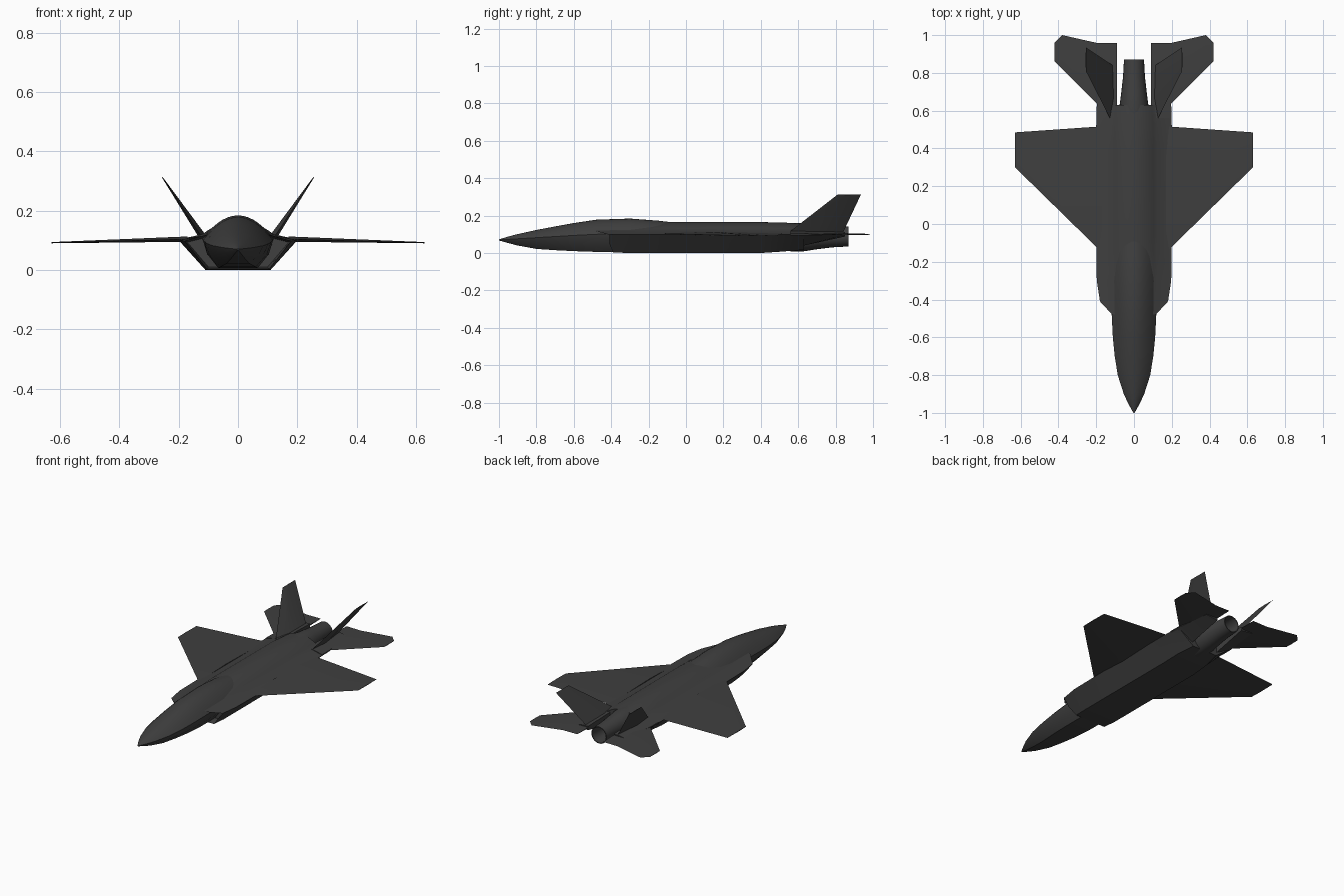
import bpy, math
from mathutils import Vector

if "Cube" in bpy.data.objects:
    bpy.data.objects.remove(bpy.data.objects["Cube"], do_unlink=True)

# Single dark grey paint
paint = bpy.data.materials.new("dark grey paint")
paint.use_nodes = True
GREY = (0.05, 0.05, 0.05, 1)
paint.diffuse_color = GREY
paint.node_tree.nodes["Principled BSDF"].inputs["Base Color"].default_value = GREY


def loft(name, rings, mirror=False, caps=(True, True), angle=25):
    """Skin a list of equal-length closed rings."""
    n = len(rings[0])
    verts = [v for ring in rings for v in ring]
    faces = [(a * n + i, a * n + (i + 1) % n, (a + 1) * n + (i + 1) % n, (a + 1) * n + i)
             for a in range(len(rings) - 1) for i in range(n)]
    if caps[0]:
        faces.append(tuple(reversed(range(n))))
    if caps[1]:
        faces.append(tuple(range(len(verts) - n, len(verts))))
    mesh = bpy.data.meshes.new(name)
    mesh.from_pydata(verts, [], faces)
    mesh.materials.append(paint)
    obj = bpy.data.objects.new(name, mesh)
    bpy.context.collection.objects.link(obj)
    bpy.ops.object.select_all(action='DESELECT')
    obj.select_set(True)
    bpy.context.view_layer.objects.active = obj
    bpy.ops.object.mode_set(mode='EDIT')
    bpy.ops.mesh.select_all(action='SELECT')
    bpy.ops.mesh.normals_make_consistent(inside=False)
    bpy.ops.object.mode_set(mode='OBJECT')
    bpy.ops.object.shade_smooth_by_angle(angle=math.radians(angle))
    if mirror:
        obj.modifiers.new("mirror", 'MIRROR')
    return obj


def hull_ring(y, w, zc, zt, zb, bw, sw, zs, bulge=0.0, steps=7):
    """Flat belly, chine at the side, shoulder, then a rounded spine."""
    half = [(bw, zb), ((bw + w) / 2 + bulge * w, (zb + zc) / 2), (w, zc)]
    for i in range(steps):
        t = 1 - i / steps
        half.append((sw * t, zs + (zt - zs) * (1 - t * t)))
    left = [(-x, y, z) for x, z in reversed(half)]
    return [(x, y, z) for x, z in half] + [(0, y, zt)] + left


def panel(name, sections, normal, mirror=True):
    """Thin flying surface; each section is leading edge, trailing edge, thickness."""
    n = Vector(normal).normalized()
    rings = []
    for lead, trail, thick in sections:
        a, b = Vector(lead), Vector(trail)
        mid = a.lerp(b, 0.4)
        rings.append([a, mid + n * thick / 2, b, mid - n * thick / 2])
    return loft(name, rings, mirror, angle=20)


# Forward fuselage with canopy: y, half width, chine z, top z, belly z, belly half width
nose_rows = [
    (-1.0, 0.003, 0.07, 0.073, 0.067, 0.001),
    (-0.95, 0.031, 0.073, 0.088, 0.053, 0.012),
    (-0.9, 0.054, 0.076, 0.101, 0.04, 0.022),
    (-0.8, 0.086, 0.082, 0.123, 0.022, 0.038),
    (-0.7, 0.102, 0.088, 0.142, 0.015, 0.05),
    (-0.6, 0.112, 0.094, 0.16, 0.01, 0.06),
    (-0.48, 0.118, 0.1, 0.178, 0.006, 0.066),
    (-0.3, 0.12, 0.105, 0.184, 0.006, 0.066),
    (-0.15, 0.112, 0.11, 0.173, 0.02, 0.06),
    (0.0, 0.09, 0.11, 0.155, 0.03, 0.05),
]
loft("forward_fuselage", [hull_ring(y, w, zc, zt, zb, bw, w, zc, bulge=0.1)
                          for y, w, zc, zt, zb, bw in nose_rows], angle=35)

# Main body: y, half width, chine z, top z, belly z, belly half width, shoulder
body_rows = [
    (-0.41, 0.18, 0.098, 0.135, 0.003, 0.105, 0.115, 0.116),
    (-0.3, 0.197, 0.1, 0.145, 0, 0.11, 0.12, 0.117),
    (-0.1, 0.2, 0.1, 0.166, 0, 0.11, 0.12, 0.121),
    (0.4, 0.2, 0.1, 0.165, 0, 0.11, 0.12, 0.12),
    (0.52, 0.2, 0.1, 0.163, 0.008, 0.105, 0.12, 0.12),
    (0.63, 0.197, 0.1, 0.156, 0.017, 0.085, 0.11, 0.118),
]
body = [hull_ring(*row) for row in body_rows]


def sweep_lip(point):
    """Rake the intake lip: forward at the inner top, back at the belly."""
    x, y, z = point
    if z < 0.01:
        return (x, y + 0.02, z)
    inner = min(max((0.18 - abs(x)) / 0.065, 0), 1) if z > 0.09 else 0
    return (x, y - 0.07 * inner, z)


duct = [(x * 0.95, -0.33, 0.06 + (z - 0.06) * 0.88) for x, y, z in body[0]]
body[0] = [sweep_lip(p) for p in body[0]]
loft("main_body", [duct] + body, angle=25)


# Exhaust nozzle with a hollow end
def circle(y, r, z, sides=24):
    return [(r * math.cos(a), y, z + r * math.sin(a))
            for a in (2 * math.pi * i / sides for i in range(sides))]


loft("exhaust_nozzle", [circle(0.56, 0.075, 0.083), circle(0.63, 0.076, 0.085),
                        circle(0.7, 0.067, 0.087), circle(0.78, 0.058, 0.088),
                        circle(0.87, 0.053, 0.088), circle(0.87, 0.048, 0.088),
                        circle(0.75, 0.044, 0.088)], angle=35)


# Tail booms carrying the fins and tailplanes
def boom_ring(y, outer, low, top):
    return [(0.09, y, low), (outer, y, 0.097), (outer, y, 0.104),
            (0.125, y, top), (0.09, y, top)]


loft("tail_boom", [boom_ring(0.56, 0.198, 0.03, 0.119), boom_ring(0.63, 0.197, 0.04, 0.118),
                   boom_ring(0.85, 0.17, 0.088, 0.112)], mirror=True)

# Wings
panel("wing", [((0.17, -0.15, 0.104), (0.17, 0.517, 0.104), 0.018),
               ((0.63, 0.3, 0.092), (0.63, 0.485, 0.092), 0.004)], (0, 0, 1))

# Tailplanes with clipped tips
panel("tailplane", [((0.09, 0.6, 0.103), (0.09, 0.957, 0.103), 0.012),
                    ((0.19, 0.63, 0.102), (0.19, 0.957, 0.102), 0.012),
                    ((0.38, 0.82, 0.098), (0.38, 1.0, 0.098), 0.006),
                    ((0.42, 0.86, 0.097), (0.42, 0.96, 0.097), 0.003)], (0, 0, 1))

# Canted fins
panel("tail_fin", [((0.122, 0.55, 0.11), (0.112, 0.84, 0.11), 0.024),
                   ((0.255, 0.81, 0.312), (0.255, 0.935, 0.312), 0.003)], (0.83, 0, -0.56))
